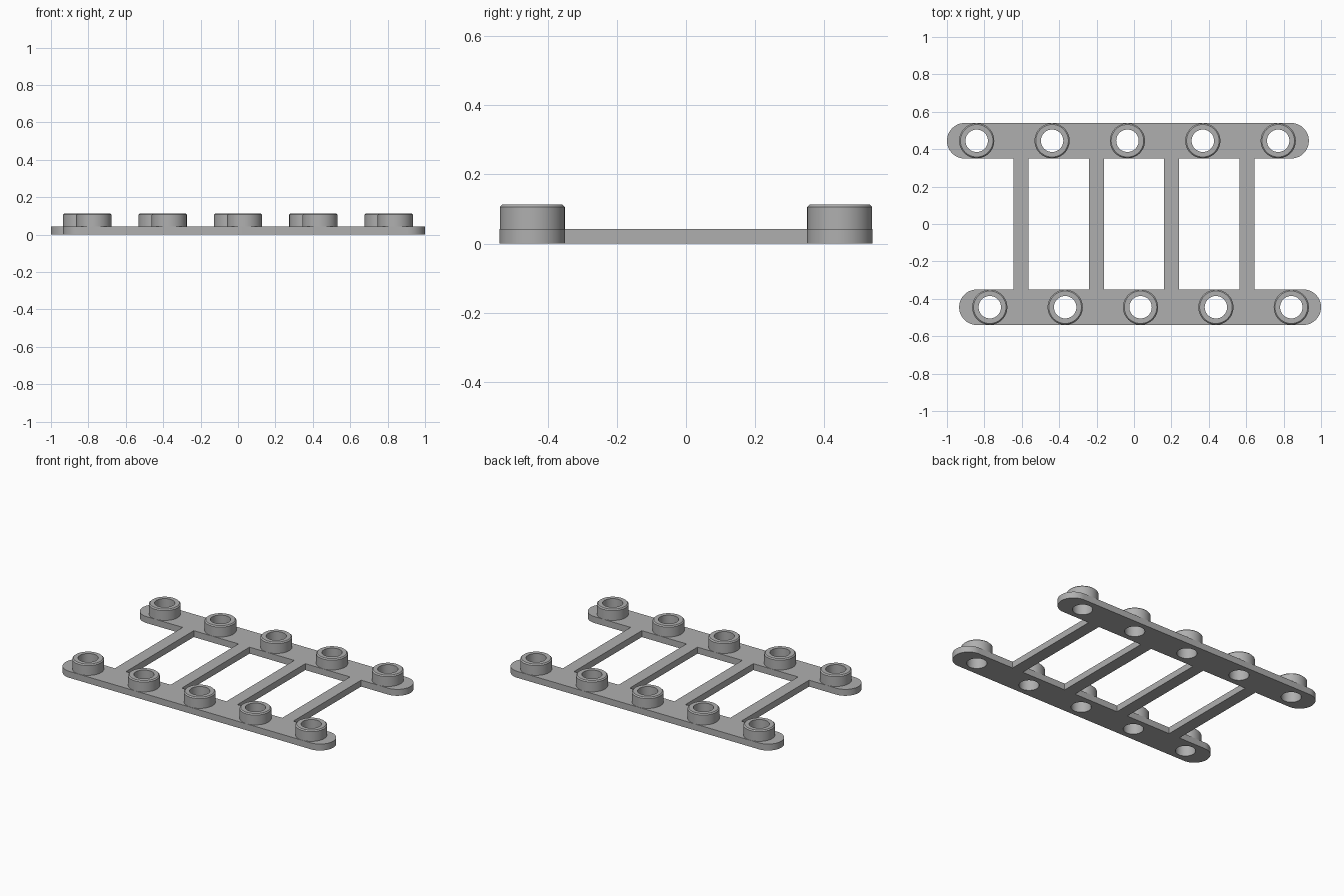
import bpy, bmesh
from math import cos, sin, pi, radians

cube = bpy.data.objects.get("Cube")
if cube:
    bpy.data.objects.remove(cube, do_unlink=True)

RAIL_H, TOP = 0.042, 0.113      # slab thickness, collar top
RAIL_Y, RAIL_R = 0.445, 0.095   # rail centre line, half width
HOLE_R, COLLAR_R, BEVEL = 0.06, 0.094, 0.007
PITCH = 0.403
HOLES = [-0.841 + PITCH * i for i in range(5)]
ENDS = (-0.905, 0.84)           # centres of the rounded rail ends
SEG = 48

grey = bpy.data.materials.new("plain grey")
grey.use_nodes = True
colour = (0.43, 0.43, 0.43, 1)
grey.diffuse_color = colour
grey.node_tree.nodes["Principled BSDF"].inputs["Base Color"].default_value = colour


def arc(cx, cy, r, start, end, n):
    return [(cx + r * cos(start + (end - start) * i / n),
             cy + r * sin(start + (end - start) * i / n)) for i in range(n + 1)]


def finish(ob):
    ob.data.materials.clear()
    ob.data.materials.append(grey)
    bpy.ops.object.select_all(action='DESELECT')
    ob.select_set(True)
    bpy.context.view_layer.objects.active = ob
    bpy.ops.object.shade_smooth_by_angle(angle=radians(30))


def link(name, data):
    ob = bpy.data.objects.new(name, data)
    bpy.context.collection.objects.link(ob)
    return ob


def from_bmesh(name, bm):
    bmesh.ops.remove_doubles(bm, verts=bm.verts, dist=1e-5)
    bmesh.ops.recalc_face_normals(bm, faces=bm.faces)
    me = bpy.data.meshes.new(name)
    bm.to_mesh(me)
    bm.free()
    ob = link(name, me)
    finish(ob)
    return ob


def rail(name, s):
    """Slab with round ends and through holes; s = 1 back, -1 front."""
    cu = bpy.data.curves.new(name, 'CURVE')
    cu.dimensions = '2D'
    cu.fill_mode = 'BOTH'
    cu.extrude = RAIL_H / 2
    y = RAIL_Y
    loops = [arc(ENDS[1], y, RAIL_R, -pi / 2, pi / 2, SEG // 2)
             + arc(ENDS[0], y, RAIL_R, pi / 2, 3 * pi / 2, SEG // 2)]
    loops += [arc(x, y, HOLE_R, 0, 2 * pi, SEG)[:-1] for x in HOLES]
    for loop in loops:
        sp = cu.splines.new('POLY')
        sp.points.add(len(loop) - 1)
        for p, (px, py) in zip(sp.points, loop):
            p.co = (s * px, s * py, 0, 1)
        sp.use_cyclic_u = True
    ob = link(name + "_outline", cu)
    me = bpy.data.meshes.new_from_object(
        ob.evaluated_get(bpy.context.evaluated_depsgraph_get()))
    bpy.data.objects.remove(ob, do_unlink=True)
    bm = bmesh.new()
    bm.from_mesh(me)
    bpy.data.meshes.remove(me)
    bmesh.ops.translate(bm, verts=bm.verts, vec=(0, 0, RAIL_H / 2))
    from_bmesh(name, bm)


def collar(name, x, y):
    """Raised ring around a hole, turned from a bevelled profile."""
    profile = [(HOLE_R, RAIL_H), (HOLE_R, TOP), (COLLAR_R - BEVEL, TOP),
               (COLLAR_R, TOP - BEVEL), (COLLAR_R, RAIL_H)]
    bm = bmesh.new()
    verts = [bm.verts.new((r, 0, z)) for r, z in profile]
    edges = [bm.edges.new(pair) for pair in zip(verts, verts[1:])]
    bmesh.ops.spin(bm, geom=verts + edges, cent=(0, 0, 0), axis=(0, 0, 1),
                   angle=2 * pi, steps=SEG)
    from_bmesh(name, bm).location = (x, y, 0)


# Rails and their collars
for side, s in (("back", 1), ("front", -1)):
    rail(side + "_rail", s)
    for i, x in enumerate(HOLES):
        collar(f"{side}_collar_{i + 1}", s * x, s * RAIL_Y)

# Rungs joining the rails
length = 2 * (RAIL_Y - RAIL_R)
for i in range(4):
    bm = bmesh.new()
    bmesh.ops.create_cube(bm, size=1)
    bmesh.ops.scale(bm, verts=bm.verts, vec=(0.08, length, RAIL_H))
    rung = from_bmesh(f"rung_{i + 1}", bm)
    rung.location = (PITCH * (i - 1.5), 0, RAIL_H / 2)
